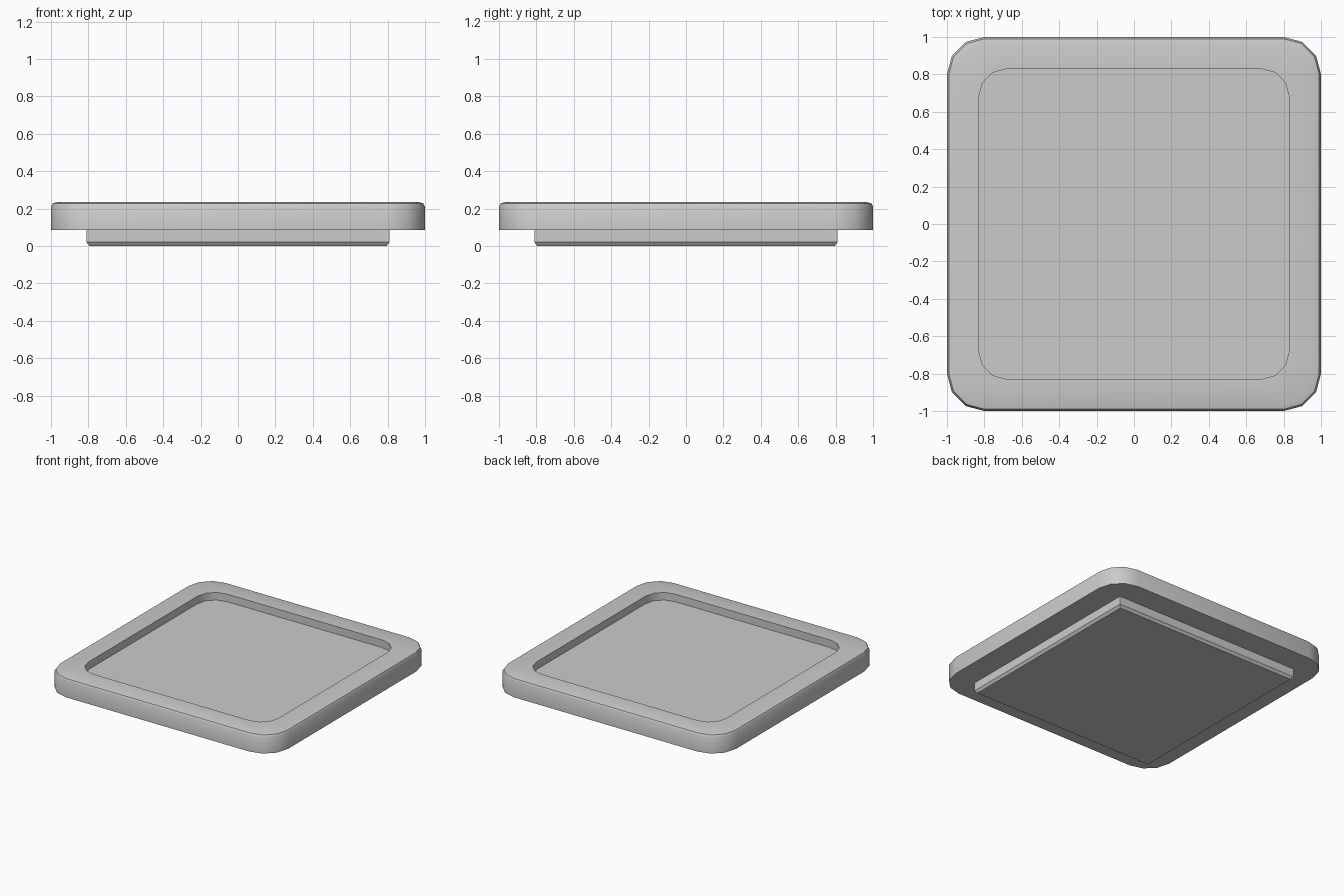
import bpy, bmesh, math

if "Cube" in bpy.data.objects:
    bpy.data.objects.remove(bpy.data.objects["Cube"], do_unlink=True)


def make_material(name, colour):
    mat = bpy.data.materials.new(name)
    mat.use_nodes = True
    mat.diffuse_color = colour
    mat.node_tree.nodes["Principled BSDF"].inputs["Base Color"].default_value = colour
    return mat


grey = make_material("light grey", (0.6, 0.6, 0.6, 1))


def rounded_square(half, radius, z, segments=3):
    """Square outline with each corner cut into a few segments."""
    points = []
    for quarter in range(4):
        middle = math.radians(45 + 90 * quarter)
        cx = math.copysign(half - radius, math.cos(middle))
        cy = math.copysign(half - radius, math.sin(middle))
        for i in range(segments + 1):
            a = math.radians(90) * (quarter + i / segments)
            points.append((cx + radius * math.cos(a), cy + radius * math.sin(a), z))
    return points


def loft(name, outlines, smooth_angle=None):
    """Join matching outlines from bottom to top and cap both ends."""
    bm = bmesh.new()
    rings = [[bm.verts.new(p) for p in outline] for outline in outlines]
    for low, high in zip(rings, rings[1:]):
        for i in range(len(low)):
            j = (i + 1) % len(low)
            bm.faces.new((low[i], low[j], high[j], high[i]))
    bm.faces.new(rings[0][::-1])
    bm.faces.new(rings[-1])
    bmesh.ops.recalc_face_normals(bm, faces=bm.faces)
    mesh = bpy.data.meshes.new(name)
    bm.to_mesh(mesh)
    bm.free()
    mesh.materials.append(grey)
    obj = bpy.data.objects.new(name, mesh)
    bpy.context.collection.objects.link(obj)
    if smooth_angle:
        bpy.ops.object.select_all(action="DESELECT")
        obj.select_set(True)
        bpy.context.view_layer.objects.active = obj
        bpy.ops.object.shade_smooth_by_angle(angle=math.radians(smooth_angle))
    return obj


# Tray: rounded wall, softened top edge, flat rim and sunken floor
loft("tray", [
    rounded_square(1.0, 0.2, 0.085),
    rounded_square(1.0, 0.2, 0.21),
    rounded_square(0.99, 0.19, 0.228),
    rounded_square(0.965, 0.17, 0.235),
    rounded_square(0.83, 0.15, 0.235),
    rounded_square(0.83, 0.15, 0.175),
], smooth_angle=40)


# Foot: square block with a chamfered lower edge
def square(half, z):
    return [(half, half, z), (-half, half, z), (-half, -half, z), (half, -half, z)]


loft("foot", [square(0.795, 0), square(0.81, 0.02), square(0.81, 0.09)])
